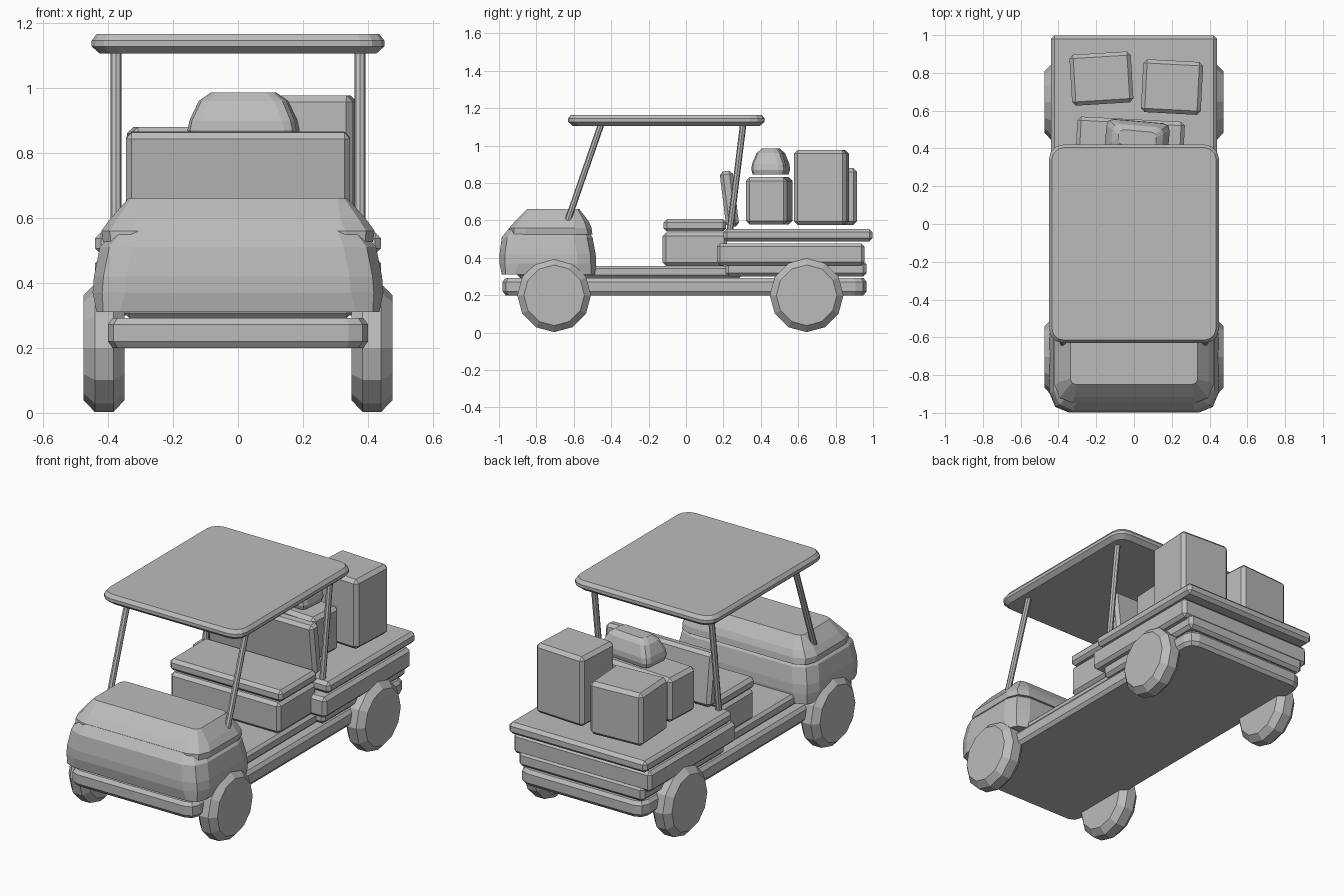
import bpy, bmesh, math
from mathutils import Vector

old = bpy.data.objects.get("Cube")
if old:
    bpy.data.objects.remove(old, do_unlink=True)

GREY = (0.5, 0.5, 0.5, 1)
grey = bpy.data.materials.new("plain grey")
grey.use_nodes = True
grey.diffuse_color = GREY
grey.node_tree.nodes["Principled BSDF"].inputs["Base Color"].default_value = GREY


def finish(name, bm):
    bmesh.ops.recalc_face_normals(bm, faces=bm.faces)
    mesh = bpy.data.meshes.new(name)
    bm.to_mesh(mesh)
    bm.free()
    mesh.materials.append(grey)
    ob = bpy.data.objects.new(name, mesh)
    bpy.context.collection.objects.link(ob)
    return ob


def box(name, x, y, z, bevel=0.018, turn=0, tilt=0):
    """Chamfered box from (low, high) ranges, turned about z, tilted about x."""
    bm = bmesh.new()
    bmesh.ops.create_cube(bm, size=1)
    bmesh.ops.scale(bm, verts=bm.verts, vec=[r[1] - r[0] for r in (x, y, z)])
    bmesh.ops.bevel(bm, geom=bm.edges[:], offset=bevel, segments=1, affect='EDGES')
    ob = finish(name, bm)
    ob.location = [sum(r) / 2 for r in (x, y, z)]
    ob.rotation_euler = (math.radians(tilt), 0, math.radians(turn))
    return ob


def loft(name, rings, segments=2):
    """Stack of rounded rectangles: (z, half width, y low, y high, corner)."""
    bm = bmesh.new()
    loops = []
    for z, hx, y0, y1, c in rings:
        hy, cy = (y1 - y0) / 2, (y0 + y1) / 2
        loop = []
        for q, (sx, sy) in enumerate(((1, 1), (-1, 1), (-1, -1), (1, -1))):
            for s in range(segments + 1):
                a = math.pi / 2 * (q + s / segments)
                loop.append(bm.verts.new((sx * (hx - c) + c * math.cos(a),
                                          cy + sy * (hy - c) + c * math.sin(a), z)))
        loops.append(loop)
    for low, high in zip(loops, loops[1:]):
        for i in range(len(low)):
            j = (i + 1) % len(low)
            bm.faces.new((low[i], low[j], high[j], high[i]))
    bm.faces.new(loops[0])
    bm.faces.new(loops[-1])
    return finish(name, bm)


def rod(name, start, end, radius):
    start, end = Vector(start), Vector(end)
    bm = bmesh.new()
    bmesh.ops.create_cone(bm, cap_ends=True, segments=8, radius1=radius,
                          radius2=radius, depth=(end - start).length)
    ob = finish(name, bm)
    ob.location = (start + end) / 2
    ob.rotation_euler = (end - start).to_track_quat('Z', 'Y').to_euler()


def wheel(name, x, y):
    """Twelve-sided wheel with chamfered rims."""
    bm = bmesh.new()
    bmesh.ops.create_cone(bm, cap_ends=True, segments=12, radius1=0.197,
                          radius2=0.197, depth=0.125)
    rims = [e for e in bm.edges if abs(e.verts[0].co.z - e.verts[1].co.z) < 0.001]
    bmesh.ops.bevel(bm, geom=rims, offset=0.034, segments=1, affect='EDGES')
    ob = finish(name, bm)
    ob.rotation_euler = (0, math.pi / 2, 0)
    ob.location = (x, y, 0.2)


# Chassis and floor
loft("chassis", [(0.2, 0.385, -0.965, 0.95, 0.05), (0.22, 0.4, -0.98, 0.965, 0.06),
                 (0.272, 0.4, -0.98, 0.965, 0.06), (0.292, 0.385, -0.965, 0.95, 0.05)])
box("floor", (-0.35, 0.35), (-0.9, 0.3), (0.292, 0.357), 0.015)

# Front body and hood
loft("front_body", [(0.31, 0.435, -0.985, -0.488, 0.07), (0.37, 0.447, -0.997, -0.48, 0.1),
                    (0.42, 0.443, -0.997, -0.483, 0.1), (0.51, 0.425, -0.985, -0.5, 0.1),
                    (0.565, 0.375, -0.94, -0.54, 0.07)])
loft("hood", [(0.525, 0.415, -0.945, -0.5, 0.08), (0.56, 0.42, -0.945, -0.505, 0.09),
              (0.595, 0.395, -0.915, -0.52, 0.08), (0.66, 0.337, -0.85, -0.57, 0.03)])

# Seat
box("seat_base", (-0.35, 0.35), (-0.125, 0.22), (0.357, 0.535))
box("seat_cushion", (-0.36, 0.36), (-0.12, 0.215), (0.54, 0.607))
box("seat_back", (-0.345, 0.345), (0.197, 0.267), (0.565, 0.865), tilt=7)

# Rear body and cargo tray
box("rear_lower_body", (-0.4, 0.4), (0.21, 0.965), (0.3, 0.385))
box("rear_body", (-0.44, 0.44), (0.165, 0.955), (0.36, 0.478))
box("cargo_tray", (-0.44, 0.44), (0.2, 0.998), (0.488, 0.555))

# Roof
loft("roof", [(1.105, 0.425, -0.605, 0.395, 0.06), (1.127, 0.45, -0.63, 0.42, 0.075),
              (1.145, 0.45, -0.63, 0.42, 0.075), (1.165, 0.435, -0.615, 0.405, 0.065)], 3)

# Roof posts and wheels
for side, s in (("left", 1), ("right", -1)):
    rod("front_post_" + side, (s * 0.375, -0.632, 0.6), (s * 0.375, -0.45, 1.125), 0.017)
    rod("rear_post_" + side, (s * 0.375, 0.235, 0.545), (s * 0.375, 0.307, 1.125), 0.017)
    wheel("front_wheel_" + side, s * 0.412, -0.705)
    wheel("rear_wheel_" + side, s * 0.412, 0.645)

# Cargo
box("short_crate", (-0.335, -0.01), (0.635, 0.905), (0.575, 0.88), 0.02, turn=3.5)
box("tall_crate", (0.043, 0.36), (0.585, 0.865), (0.575, 0.977), 0.02, turn=-3)
box("wide_crate", (-0.305, 0.265), (0.335, 0.555), (0.577, 0.832), 0.02, turn=-3)
bag = loft("bag", [(0.845, 0.16, -0.085, 0.085, 0.03), (0.87, 0.168, -0.092, 0.092, 0.035),
                   (0.9, 0.162, -0.09, 0.09, 0.035), (0.96, 0.135, -0.068, 0.068, 0.035),
                   (0.985, 0.1, -0.04, 0.04, 0.025)])
bag.location = (0.017, 0.453, 0)
bag.rotation_euler = (0, 0, math.radians(-5))
